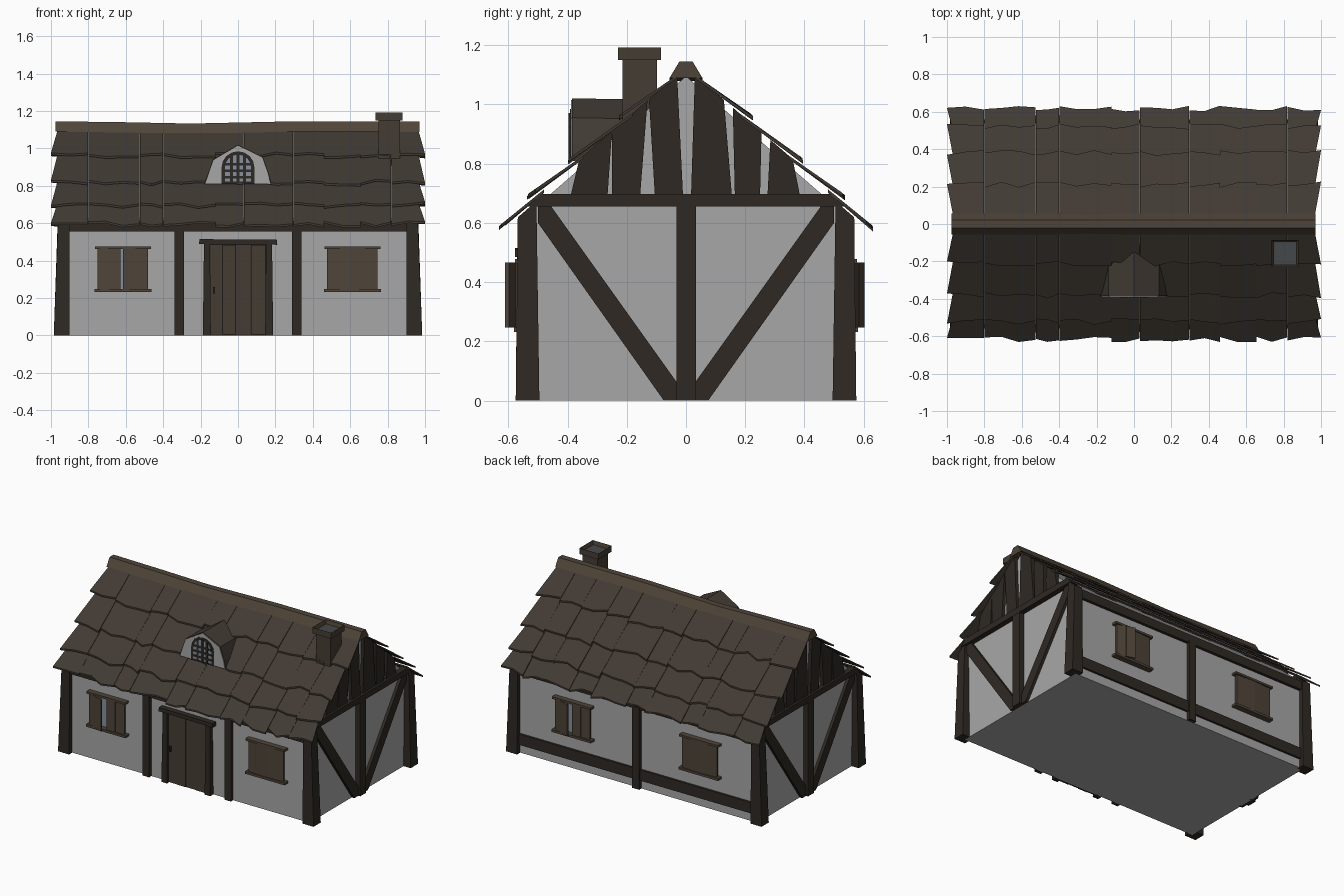
import bpy, bmesh, math, random

if "Cube" in bpy.data.objects:
    bpy.data.objects.remove(bpy.data.objects["Cube"])

random.seed(4)


def colour(name, r, g, b):
    m = bpy.data.materials.new(name)
    m.diffuse_color = (r, g, b, 1)
    m.use_nodes = True
    m.node_tree.nodes["Principled BSDF"].inputs["Base Color"].default_value = m.diffuse_color
    return m


PLASTER = colour("plaster", 0.39, 0.39, 0.39)
BEAM = colour("dark_beam", 0.028, 0.022, 0.017)
WOOD = colour("shutter_wood", 0.078, 0.058, 0.041)
DOOR = colour("door_wood", 0.060, 0.046, 0.033)
TILE = colour("roof_tile", 0.054, 0.043, 0.034)
GLASS = colour("glass", 0.24, 0.28, 0.34)
FLUE = colour("flue", 0.06, 0.065, 0.07)


# Each shape is a list of rings with equal point counts, skinned and capped
def build(name, shapes, mat):
    bm = bmesh.new()
    for rings in shapes:
        vs = [[bm.verts.new(p) for p in r] for r in rings]
        n = len(vs[0])
        bm.faces.new(vs[0][::-1])
        bm.faces.new(vs[-1])
        for a, b in zip(vs, vs[1:]):
            for i in range(n):
                j = (i + 1) % n
                bm.faces.new((a[i], a[j], b[j], b[i]))
    bmesh.ops.recalc_face_normals(bm, faces=bm.faces)
    me = bpy.data.meshes.new(name)
    bm.to_mesh(me)
    bm.free()
    ob = bpy.data.objects.new(name, me)
    bpy.context.collection.objects.link(ob)
    me.materials.append(mat)
    return ob


def ring(pts, axis, t):
    if axis == 'x':
        return [(t, u, v) for u, v in pts]
    if axis == 'y':
        return [(u, t, v) for u, v in pts]
    return [(u, v, t) for u, v in pts]


def prism(pts, axis, a, b):
    return [ring(pts, axis, a), ring(pts, axis, b)]


def rect(a, b, c, d):
    return [(a, c), (b, c), (b, d), (a, d)]


def box(x0, x1, y0, y1, z0, z1):
    return prism(rect(x0, x1, y0, y1), 'z', z0, z1)


def slope(y):
    return 1.125 - 0.86 * abs(y)


# Plaster body with gables
build("plaster_walls", [prism([(-.54, 0), (.54, 0), (.54, .625), (0, 1.095), (-.54, .625)],
                              'x', -.93, .93)], PLASTER)

# Tapered corner posts, tops cut to the roof slope
build("corner_posts", [[ring(rect(sx * .9, sx * .985, sy * .495, sy * .575), 'z', 0),
                        [(x, y, slope(y) - .018) for x, y in
                         rect(sx * .9, sx * .962, sy * .505, sy * .568)]]
                       for sx in (-1, 1) for sy in (-1, 1)], BEAM)

# Long wall plates, front and back posts, back rail
build("wall_plates", [box(-.95, .95, s * .52, s * .56, .555, .615) for s in (-1, 1)], BEAM)
build("front_posts", [box(s * .29, s * .34, -.565, -.53, 0, .57) for s in (-1, 1)], BEAM)
build("back_post", [box(-.035, .02, .53, .565, 0, .57)], BEAM)
build("back_rail", [box(-.93, .93, .53, .555, .06, .135)], BEAM)

# Gable framing: tie beam, centre post, braces, tapered planks
brace = [(.075, 0), (.03, 0), (.03, .06), (.455, .655), (.5, .655), (.5, .6)]
planks = [(-.39, -.265, -.36, -.25), (-.25, -.155, -.25, -.13), (-.105, -.01, -.125, -.03),
          (.017, .155, .03, .128), (.165, .25, .158, .255), (.275, .385, .285, .36)]
for side, s in (("left", -1), ("right", 1)):
    build(side + "_tie_beam", [prism([(-.535, .655), (.535, .655), (.492, .697), (-.492, .697)],
                                     'x', s * .91, s * .967)], BEAM)
    build(side + "_gable_post", [prism(rect(-.032, .034, 0, .66), 'x', s * .91, s * .965)], BEAM)
    build(side + "_braces", [prism([(k * y, z) for y, z in brace], 'x', s * .92, s * .95)
                             for k in (-1, 1)], BEAM)
    build(side + "_gable_planks",
          [prism([(a, .69), (b, .69), (d, slope(d)), (c, slope(c))],
                 'x', s * .92, s * .952) for a, b, c, d in planks], BEAM)

# Roof tiles: four overlapping rows with jagged lower edges
cols = [-.965, -.8, -.525, -.4, -.12, .03, .295, .46, .655, .82, .965]
rows = [(.03, .215, .028), (.18, .385, .027), (.345, .525, .026), (.48, .62, .003)]
for side, s in (("front", -1), ("back", 1)):
    tiles = []
    for yt, yb, lift in rows:
        for i, (x0, x1) in enumerate(zip(cols, cols[1:])):
            lf = lift + random.uniform(-.004, .004)
            xa = -1 if i == 0 else x0 + .001
            xb = 1 if i == len(cols) - 2 else x1 - .001
            n = max(2, round((x1 - x0) / .09))
            low = []
            for k in range(n + 1):
                y = yb + random.uniform(-.018, .013)
                t = (y - yt) / (yb - yt)
                low.append((xa + (xb - xa) * k / n, s * y, slope(y) + lf * t))
            top = [(x1 - .001, s * yt, slope(yt)), (x0 + .001, s * yt, slope(yt))]
            face = low + top
            tiles.append([[(x, y, z - .011) for x, y, z in face], face])
    build(side + "_roof_tiles", tiles, TILE)

# Ridge cap with a slight sag
cap = [(-.055, 1.09), (-.022, 1.145), (.022, 1.145), (.055, 1.09)]
build("ridge_cap", [[ring([(y, z + dz) for y, z in cap], 'x', x) for x, dz in
                     ((-.975, 0), (-.6, -.005), (-.25, -.012), (.3, 0), (.97, -.001))]], WOOD)

# Chimney with hollow cap
build("chimney_shaft", [box(.752, .865, -.215, -.098, .9, 1.155)], DOOR)
crown = build("chimney_cap", [box(.735, .88, -.23, -.085, 1.15, 1.192)], DOOR)
bm = bmesh.new()
bm.from_mesh(crown.data)
bm.faces.ensure_lookup_table()
lid = max(bm.faces, key=lambda f: f.calc_center_median().z)
bmesh.ops.inset_individual(bm, faces=[lid], thickness=.014)
bmesh.ops.translate(bm, verts=lid.verts, vec=(0, 0, -.025))
bm.to_mesh(crown.data)
bm.free()
build("flue_opening", [box(.75, .865, -.215, -.1, 1.16, 1.169)], FLUE)

# Dormer: shell running back into the roof, plaster face, arched lattice window
shape = [(-.18, .81), (.177, .81), (.165, .865), (.133, .955), (0, 1.02), (-.135, .94)]
build("dormer_shell", [[ring(shape, 'y', -.385),
                        [(x, -(1.125 - z) / .86 + .03, z - .004) for x, z in shape]]], TILE)
build("dormer_face", [prism([(x * .97, .811 + (z - .81) * .97) for x, z in shape],
                            'y', -.389, -.38)], PLASTER)


def arch(w, bottom, spring):
    return [(-w, bottom), (w, bottom)] + [
        (w * math.cos(a * math.pi / 8), spring + w * math.sin(a * math.pi / 8)) for a in range(9)]


build("dormer_window_frame", [prism(arch(.088, .811, .897), 'y', -.391, -.38)], BEAM)
build("dormer_glass", [prism(arch(.07, .822, .897), 'y', -.393, -.38)], GLASS)
bars = [box(x - .008, x + .008, -.396, -.385, .815, .9 + math.sqrt(.07 ** 2 - x * x))
        for x in (-.036, 0, .036)]
bars += [box(-.072, .072, -.396, -.385, z - .007, z + .007) for z in (.845, .88, .915)]
build("dormer_lattice", bars, BEAM)

# Door with frame, planks and handle
build("door_backing", [box(-.15, .15, -.55, -.53, 0, .49)], BEAM)
build("door_planks", [box(a + .0015, b - .0015, -.556 - d, -.535, .004, .483) for a, b, d in
                      ((-.148, -.085, 0), (-.085, -.012, .004), (-.012, .068, .001),
                       (.068, .148, .005))], DOOR)
build("door_jambs", [[ring(rect(s * .145, s * .188, -.575, -.53), 'z', 0),
                      ring(rect(s * .15, s * .182, -.57, -.53), 'z', .49)]
                     for s in (-1, 1)], BEAM)
build("door_lintel", [prism([(-.21, .488), (.21, .485), (.207, .512), (-.205, .515)],
                            'y', -.578, -.53)], BEAM)
build("door_handle", [box(-.133, -.122, -.572, -.55, .225, .26)], BEAM)


# Shuttered windows; "ajar" is how far the first shutter swings out
def window(name, cx, s, ajar):
    def p(u, v):
        return (cx - s * u, s * v)

    def slab(u0, u1, v0, v1, z0, z1):
        return prism([p(u0, v0), p(u1, v0), p(u1, v1), p(u0, v1)], 'z', z0, z1)

    build(name + "_glass", [slab(-.125, .125, .53, .547, .25, .46)], GLASS)
    build(name + "_sill_and_head", [slab(-.152, .152, .53, .58, .232, .248),
                                    slab(-.15, .15, .53, .578, .462, .477)], WOOD)
    boards = []
    for hinge, free, out in ((-.135, -.014 if ajar > .01 else .003, ajar), (.135, .001, .004)):
        for t0, t1, step in ((0, .5, 0), (.5, 1, .002)):
            a = hinge + (free - hinge) * t0
            b = hinge + (free - hinge) * t1
            va, vb = .553 + out * t0 + step, .553 + out * t1 + step
            boards.append(prism([p(a, va), p(b, vb), p(b, vb + .014), p(a, va + .014)],
                                'z', .246, .466))
    build(name + "_shutters", boards, WOOD)


window("front_left_window", -.615, -1, .042)
window("front_right_window", .612, -1, .006)
window("back_left_window", -.5, 1, .006)
window("back_right_window", .48, 1, .034)
